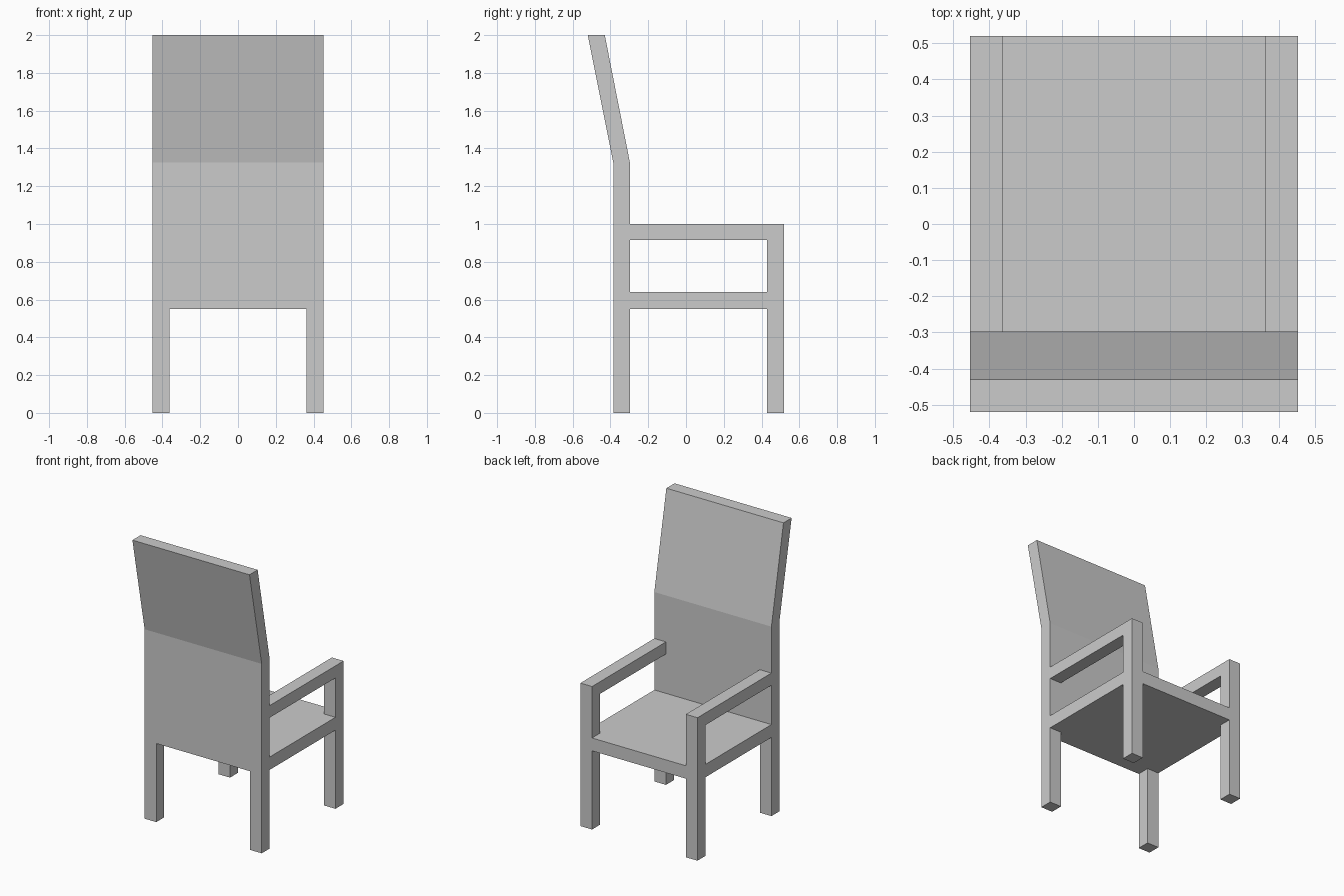
import bpy
import bmesh

# Remove the default cube
cube = bpy.data.objects.get("Cube")
if cube:
    bpy.data.objects.remove(cube, do_unlink=True)

# Single plain grey
grey = bpy.data.materials.new("plain grey")
grey.use_nodes = True
colour = (0.6, 0.6, 0.6, 1)
grey.diffuse_color = colour
grey.node_tree.nodes["Principled BSDF"].inputs["Base Color"].default_value = colour

# Shared dimensions
W = 0.453                      # half width
T = 0.09                       # timber thickness
FRONT = 0.52                   # seat edge
BACK, REST = -0.385, -0.297    # rear and inner faces of the backrest
SEAT_LOW, SEAT_TOP = 0.55, 0.64
ARM_LOW, ARM_TOP = 0.915, 1.0
BEND, TOP = 1.325, 2.0


def extrude_profile(name, points, x0, x1):
    """Sweep a (y, z) side profile from x0 to x1."""
    bm = bmesh.new()
    face = bm.faces.new([bm.verts.new((x0, y, z)) for y, z in points])
    swept = bmesh.ops.extrude_face_region(bm, geom=[face])["geom"]
    verts = [g for g in swept if isinstance(g, bmesh.types.BMVert)]
    bmesh.ops.translate(bm, verts=verts, vec=(x1 - x0, 0, 0))
    bmesh.ops.recalc_face_normals(bm, faces=bm.faces)
    mesh = bpy.data.meshes.new(name)
    bm.to_mesh(mesh)
    bm.free()
    mesh.materials.append(grey)
    obj = bpy.data.objects.new(name, mesh)
    bpy.context.collection.objects.link(obj)
    return obj


def rect(y0, y1, z0, z1):
    return [(y0, z0), (y1, z0), (y1, z1), (y0, z1)]


# Backrest: upright panel that leans away above the bend
extrude_profile("backrest", [
    (BACK, SEAT_LOW), (REST, SEAT_LOW), (REST, BEND),
    (-0.43, TOP), (-FRONT, TOP), (BACK, BEND)], -W, W)

# Seat slab
extrude_profile("seat", rect(REST, FRONT, SEAT_LOW, SEAT_TOP), -W, W)

# Legs and armrests on both sides
for side, x0 in (("left", W - T), ("right", -W)):
    x1 = x0 + T
    extrude_profile(side + "_back_leg", rect(BACK, REST, 0, SEAT_LOW), x0, x1)
    extrude_profile(side + "_front_leg", rect(FRONT - T, FRONT, 0, SEAT_LOW), x0, x1)
    # Arm and its front post as one bent piece
    extrude_profile(side + "_armrest", [
        (REST, ARM_LOW), (FRONT - T, ARM_LOW), (FRONT - T, SEAT_TOP),
        (FRONT, SEAT_TOP), (FRONT, ARM_TOP), (REST, ARM_TOP)], x0, x1)
